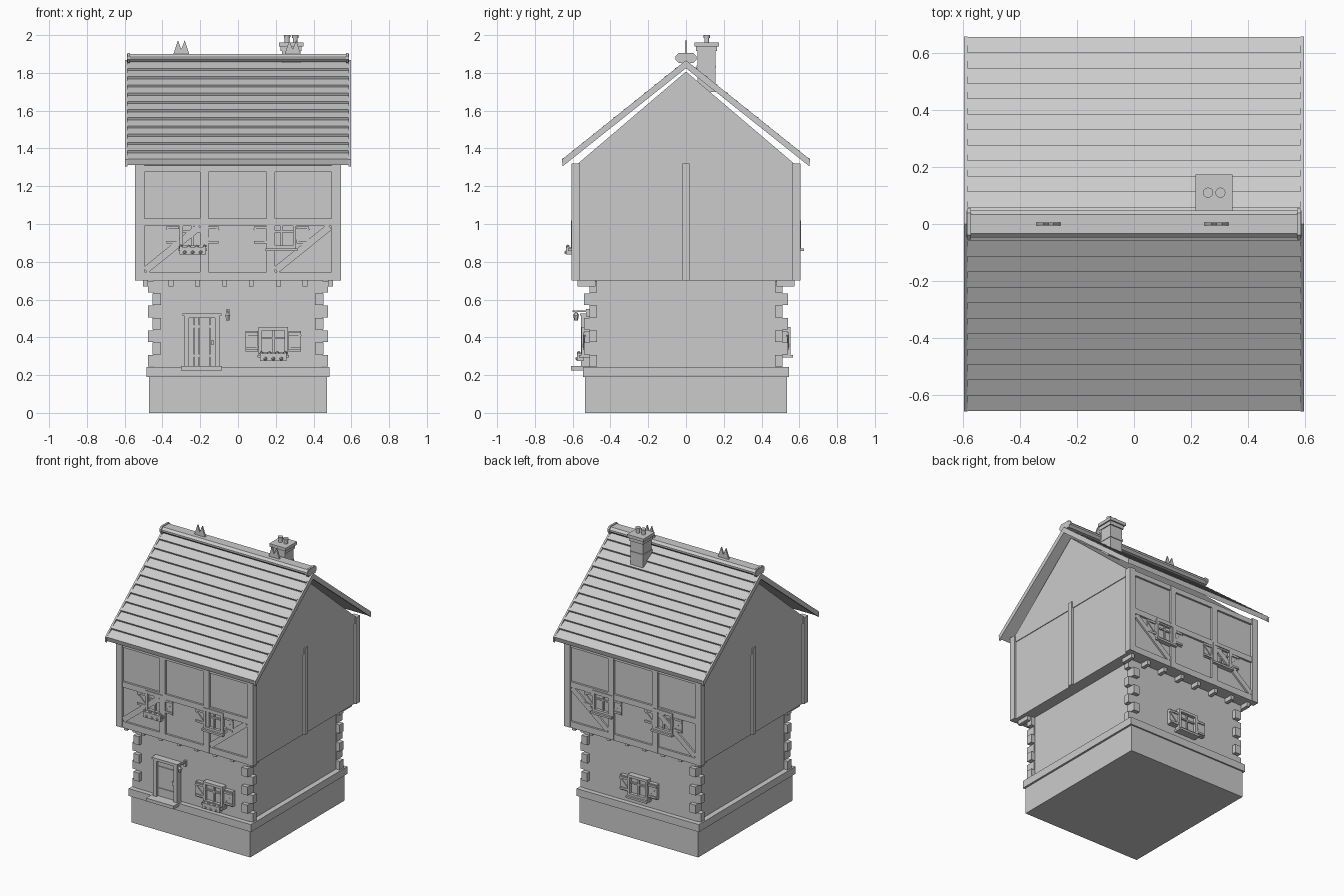
import bpy, bmesh, math
from mathutils import Matrix, Vector

if "Cube" in bpy.data.objects:
    bpy.data.objects.remove(bpy.data.objects["Cube"])


def finish(name, bm):
    bmesh.ops.recalc_face_normals(bm, faces=bm.faces)
    me = bpy.data.meshes.new(name)
    bm.to_mesh(me)
    bm.free()
    ob = bpy.data.objects.new(name, me)
    bpy.context.collection.objects.link(ob)
    return ob


def boxes(name, items):
    """items: (x0, x1, y0, y1, z0, z1[, roll about y])"""
    bm = bmesh.new()
    for it in items:
        x0, x1, y0, y1, z0, z1 = it[:6]
        roll = it[6] if len(it) > 6 else 0
        m = (Matrix.Translation(((x0 + x1) / 2, (y0 + y1) / 2, (z0 + z1) / 2))
             @ Matrix.Rotation(roll, 4, 'Y')
             @ Matrix.Diagonal((abs(x1 - x0), abs(y1 - y0), abs(z1 - z0), 1)))
        bmesh.ops.create_cube(bm, size=1, matrix=m)
    return finish(name, bm)


def prism(name, pts, axis, a, b):
    """Extrude a profile: axis 'x' uses (y, z), axis 'y' uses (x, z)"""
    bm = bmesh.new()
    put = (lambda p, t: (t, p[0], p[1])) if axis == 'x' else (lambda p, t: (p[0], t, p[1]))
    f = bm.faces.new([bm.verts.new(put(p, a)) for p in pts])
    r = bmesh.ops.extrude_face_region(bm, geom=[f])
    d = Vector((b - a, 0, 0)) if axis == 'x' else Vector((0, b - a, 0))
    bmesh.ops.translate(bm, verts=[v for v in r['geom'] if isinstance(v, bmesh.types.BMVert)], vec=d)
    return finish(name, bm)


def lathes(name, items, seg=12):
    """items: (x, y, z0, z1, r0, r1)"""
    bm = bmesh.new()
    for x, y, z0, z1, r0, r1 in items:
        bmesh.ops.create_cone(bm, cap_ends=True, segments=seg, radius1=r0, radius2=r1,
                              depth=z1 - z0, matrix=Matrix.Translation((x, y, (z0 + z1) / 2)))
    return finish(name, bm)


def diag(xa, za, xb, zb, w, y0, y1):
    """Slanted bar in a wall plane"""
    L, cx, cz = math.hypot(xb - xa, zb - za), (xa + xb) / 2, (za + zb) / 2
    return (cx - L / 2, cx + L / 2, y0, y1, cz - w / 2, cz + w / 2, -math.atan2(zb - za, xb - xa))


# Plinth and ground floor
boxes("plinth", [(-.471, .471, -.535, .535, 0, .20)])
boxes("plinth_ledge", [(-.485, .485, -.546, .546, .19, .243)])
WX, WY = .447, .512
boxes("ground_floor_walls", [(-WX, WX, -WY, WY, .23, .71)])

# Corner quoins, alternating direction
q = []
h = (.70 - .243) / 7
for i in range(7):
    ox, oy = (.477, .512) if i % 2 == 0 else (.453, .54)
    for sx in (-1, 1):
        for sy in (-1, 1):
            q.append((sx * .407, sx * ox, sy * .47, sy * oy, .243 + i * h + .002, .243 + (i + 1) * h - .002))
boxes("quoins", q)

# Jettied upper floor with gables
boxes("upper_floor_walls", [(-.53, .53, -.59, .59, .70, 1.31)])
prism("gable_walls", [(-.595, 1.275), (.595, 1.275), (.595, 1.30), (.57, 1.322), (0, 1.807),
                      (-.57, 1.322), (-.595, 1.30)], 'x', -.535, .535)
boxes("floor_joists", [(x - .013, x + .013, s * .48, s * .575, .67, .702)
                       for x in (-.49, -.355, -.215, -.07, .07, .215, .355, .49) for s in (-1, 1)])

# Timber framing front and back, with posts on the sides
t = []
for s in (-1, 1):
    a, b = s * .58, s * .606
    for x0, x1 in ((-.20, -.155), (.15, .195)):
        t.append((x0, x1, a, b, .70, 1.31))
    for z0, z1 in ((.70, .745), (.99, 1.03), (1.275, 1.31)):
        t.append((-.53, .53, a, s * .604, z0, z1))
    for xa, xb in ((-.49, -.205), (.20, .485)):
        t.append(diag(xa, .755, xb, .985, .038, a, s * .602))
    for sx in (-1, 1):
        t.append((sx * .495, sx * .544, s * .56, s * .607, .70, 1.32))
for sx in (-1, 1):
    t.append((sx * .51, sx * .544, -.018, .018, .70, 1.32))
boxes("timber_frame", t)

# Roof slopes of overlapping board rows
SL = .803
def roof_z(y): return 1.855 - SL * y
ROWS, YE = 12, .65
for s, nm in ((-1, "front"), (1, "back")):
    pts = []
    for i in range(ROWS):
        ya, yb = YE * i / ROWS, YE * (i + 1) / ROWS
        pts += [(s * ya, roof_z(ya)), (s * (yb + .006), roof_z(yb) + .012)]
    pts += [(s * (YE - .003), roof_z(YE) - .02), (0, roof_z(0) - .025)]
    prism("roof_" + nm, pts, 'x', -.586, .586)
    # Verge boards on the gable ends
    for sx, side in ((-1, "left"), (1, "right")):
        e = YE + .007
        prism("verge_board_%s_%s" % (nm, side),
              [(0, roof_z(0) + .012), (s * e, roof_z(e) + .014), (s * (e - .004), roof_z(e) - .022),
               (0, roof_z(0) - .03)], 'x', sx * .584, sx * .597)

# Ridge cap with end collars
def octagon(w, z0, z1, c):
    return [(-w + c, z0), (w - c, z0), (w, z0 + c), (w, z1 - c), (w - c, z1), (-w + c, z1), (-w, z1 - c), (-w, z0 + c)]
prism("ridge_cap", octagon(.048, 1.858, 1.9, .015), 'x', -.587, .587)
for sx in (-1, 1):
    prism("ridge_collar", octagon(.055, 1.853, 1.906, .017), 'x', sx * .572, sx * .586)

# Paired ridge spikes
for x in (-.3, .29):
    prism("ridge_spikes", [(x - .044, 1.895), (x - .018, 1.972), (x, 1.925), (x + .018, 1.972), (x + .044, 1.895)],
          'y', -.006, .006)

# Chimney
boxes("chimney", [(.232, .33, .06, .155, 1.70, 1.93), (.228, .334, .056, .16, 1.825, 1.84),
                  (.226, .336, .054, .164, 1.915, 1.942), (.216, .346, .046, .174, 1.94, 1.962)])
lathes("chimney_pots", [p for x in (.26, .303) for p in
                        ((x, .11, 1.955, 1.99, .013, .013), (x, .11, 1.985, 2.0, .016, .018))])


def window(name, cx, z0, wall, s, flowers=False, w=.078, hh=.15):
    """Framed window with shutters; wall is the wall distance, s its side"""
    z1 = z0 + hh
    Y = lambda d: s * (wall + d)
    b = .018
    boxes(name + "_frame", [(cx - w, cx - w + b, Y(-.01), Y(.03), z0, z1), (cx + w - b, cx + w, Y(-.01), Y(.03), z0, z1),
                            (cx - w, cx + w, Y(-.01), Y(.03), z1 - b, z1), (cx - w, cx + w, Y(-.01), Y(.03), z0, z0 + b),
                            (cx - .005, cx + .005, Y(0), Y(.02), z0, z1),
                            (cx - w, cx + w, Y(0), Y(.02), z0 + hh * .58, z0 + hh * .58 + .01)])
    boxes(name + "_glass", [(cx - w + .01, cx + w - .01, Y(-.01), Y(.008), z0 + .01, z1 - .01)])
    boxes(name + "_sill", [(cx - w - .006, cx + w + .006, Y(-.01), Y(.045), z0 - .012, z0 + .002)])
    sh = []
    for k in (-1, 1):
        xa, xb = cx + k * (w + .002), cx + k * (w + .068)
        za, zb = z0 + .02, z1 - .022
        sh += [(xa, xb, Y(-.01), Y(.016), za, zb)]
        sh += [(xa, xb, Y(.01), Y(.024), z, z + .014) for z in (za + .008, zb - .022)]
        sh += [diag(xa, za + .02, xb, zb - .02, .011, Y(.01), Y(.022))]
    boxes(name + "_shutters", sh)
    if flowers:
        boxes(name + "_flower_box", [(cx - .07, cx + .07, Y(.02), Y(.055), z0 - .03, z0 + .01)])
        bm = bmesh.new()
        for i in range(7):
            p = (cx - .063 + i * .021, Y(.045 + .008 * (i % 2)), z0 + .012 - .03 * (i % 2))
            bmesh.ops.create_icosphere(bm, subdivisions=1, radius=.011, matrix=Matrix.Translation(p))
        finish(name + "_flowers", bm)


window("ground_window_front", .187, .305, WY + .01, -1, True)
window("ground_window_back", 0, .305, WY + .01, 1)
window("upper_window_front_left", -.24, .868, .58, -1, True, .07)
window("upper_window_front_right", .23, .868, .58, -1)
window("upper_window_back_left", -.24, .868, .58, 1)
window("upper_window_back_right", .24, .868, .58, 1)

# Front door
boxes("door_frame", [(-.287, -.26, -.555, -.5, .243, .52), (-.122, -.095, -.555, -.5, .243, .52),
                     (-.287, -.095, -.555, -.5, .503, .522), (-.294, -.088, -.562, -.5, .515, .526)])
boxes("door", [(-.26 + i * .0276 + .001, -.26 + (i + 1) * .0276 - .001, -.535, -.5, .243, .505) for i in range(5)]
      + [(-.255, -.127, -.54, -.5, z, z + .014) for z in (.295, .45)])
boxes("door_handle", [(-.14, -.13, -.548, -.53, .36, .385)])
boxes("door_step", [(-.303, -.085, -.61, -.5, .225, .248)])

# Wall lantern on a bracket
boxes("lantern_bracket", [(-.059, -.049, -.60, -.5, .535, .543), (-.062, -.046, -.53, -.5, .51, .55)])
lathes("lantern", [(-.054, -.582, .488, .515, .01, .014), (-.054, -.582, .515, .535, .018, .004)], 6)
